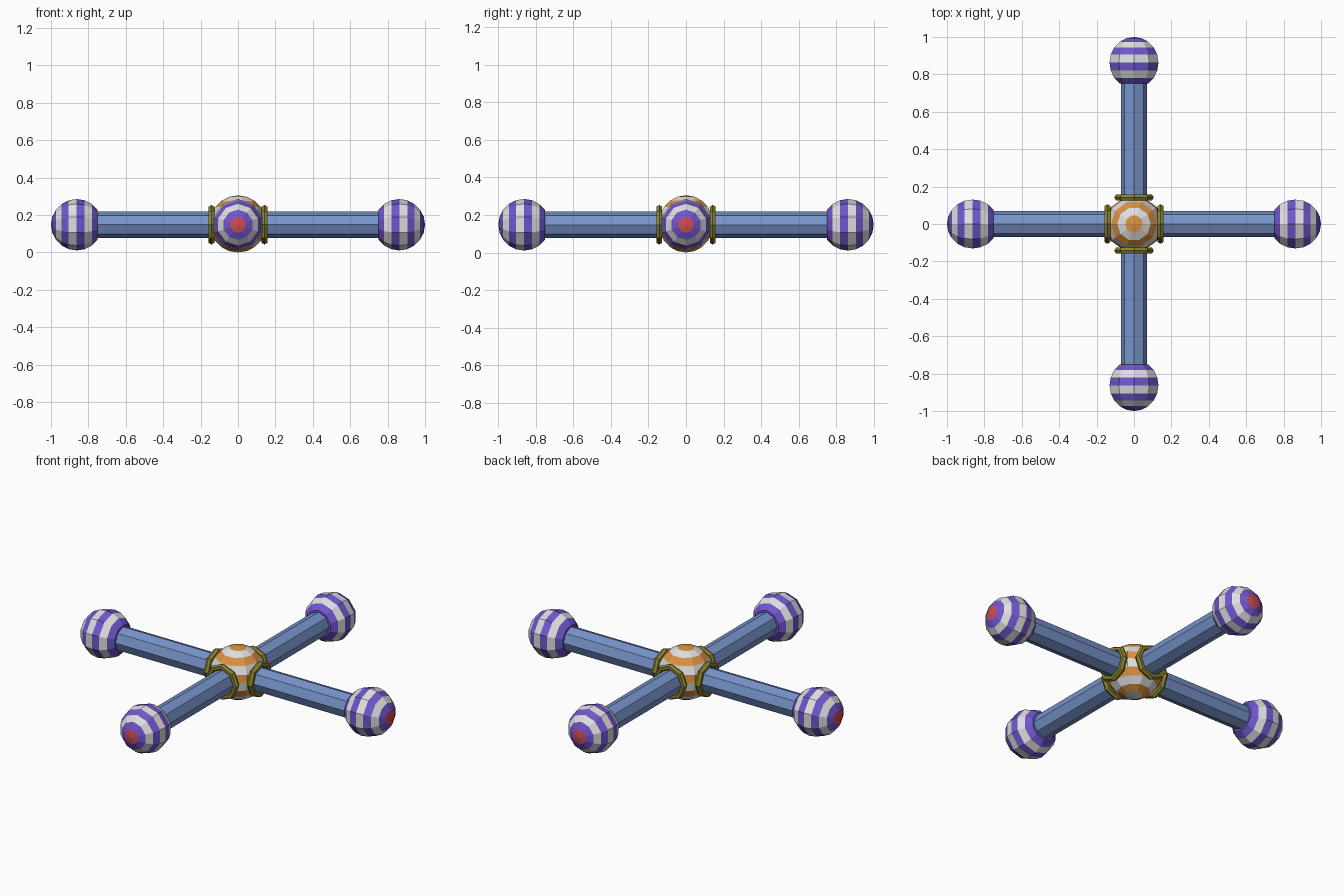
import bpy
import bmesh
import math
from mathutils import Matrix, Vector

if "Cube" in bpy.data.objects:
    bpy.data.objects.remove(bpy.data.objects["Cube"], do_unlink=True)


def material(name, srgb):
    col = [(c / 255) ** 2.2 for c in srgb] + [1]
    m = bpy.data.materials.new(name)
    m.use_nodes = True
    m.diffuse_color = col
    m.node_tree.nodes["Principled BSDF"].inputs["Base Color"].default_value = col
    return m


BLUE = material("steel blue", (118, 146, 200))
PURPLE = material("purple", (112, 86, 204))
WHITE = material("off white", (222, 222, 222))
ORANGE = material("orange", (220, 144, 70))
RED = material("red", (205, 78, 82))
OLIVE = material("olive", (138, 130, 50))

Z = 0.148           # height of the arm axes
RINGS = 10          # latitude bands on every ball


def lathe(name, profile, sides, mats, matrix, band_mat=lambda i: 0, closed=False):
    """Spin (radius, height) points round local z, one material rule per band."""
    bm = bmesh.new()
    loops = []
    for r, h in profile:
        n = 1 if r < 1e-5 else sides
        loops.append([bm.verts.new((r * math.cos(math.tau * k / sides),
                                    r * math.sin(math.tau * k / sides), h))
                      for k in range(n)])
    pairs = list(zip(loops, loops[1:]))
    if closed:
        pairs.append((loops[-1], loops[0]))
    for i, (a, b) in enumerate(pairs):
        for k in range(sides):
            corners = [a[k % len(a)], b[k % len(b)],
                       b[(k + 1) % len(b)], a[(k + 1) % len(a)]]
            face = bm.faces.new(list(dict.fromkeys(corners)))
            face.material_index = band_mat(i)
    if not closed:
        for i, ring in ((0, loops[0]), (len(pairs) - 1, loops[-1])):
            if len(ring) > 1:
                bm.faces.new(ring).material_index = band_mat(i)
    bmesh.ops.recalc_face_normals(bm, faces=bm.faces)
    me = bpy.data.meshes.new(name)
    bm.to_mesh(me)
    bm.free()
    for m in mats:
        me.materials.append(m)
    ob = bpy.data.objects.new(name, me)
    ob.matrix_world = matrix
    bpy.context.collection.objects.link(ob)
    return ob


def ball_profile(radius, bands):
    return [(radius * math.sin(math.pi * i / RINGS),
             radius * math.cos(math.pi * i / RINGS)) for i in range(bands + 1)]


# Striped hub ball
R = 0.1525
lathe("hub_ball", ball_profile(R, RINGS), 10, [ORANGE, WHITE],
      Matrix.Translation((0, 0, R)), lambda i: i % 2)

# Four arms, each with a collar and a striped end ball
UP = Vector((0, 0, 1))
ARMS = {"left": (1, 0, 0), "right": (-1, 0, 0), "front": (0, -1, 0), "back": (0, 1, 0)}
for side, d in ARMS.items():
    d = Vector(d)

    def frame(dist):
        rot = Matrix((UP, d.cross(UP), d)).transposed().to_4x4()
        return Matrix.Translation(d * dist + UP * Z) @ rot

    lathe(side + "_arm", [(0.07, 0.05), (0.07, 0.78)], 8, [BLUE], frame(0))

    collar = [(0.088 + 0.0175 * math.cos(math.tau * k / 6),
               0.0175 * math.sin(math.tau * k / 6)) for k in range(6)]
    lathe(side + "_collar", collar, 8, [OLIVE], frame(0.142), closed=True)

    lathe(side + "_end_ball", ball_profile(0.1375, 8), 10, [WHITE, PURPLE, RED],
          frame(0.8625), lambda i: 2 if i == 0 else i % 2)
